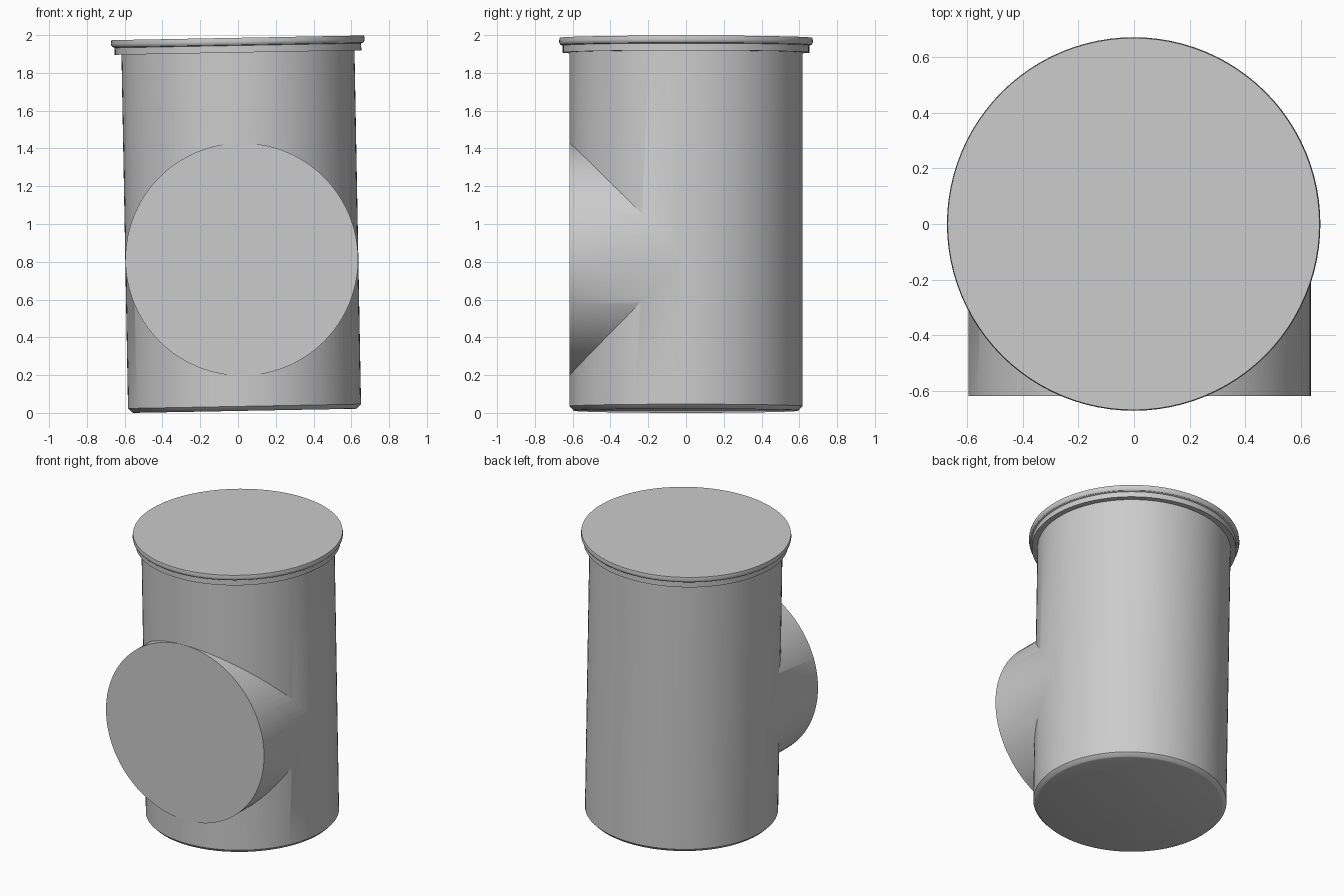
import bpy, bmesh, math
from mathutils import Matrix, Vector

if "Cube" in bpy.data.objects:
    bpy.data.objects.remove(bpy.data.objects["Cube"], do_unlink=True)

SEGMENTS = 96
RADIUS = 0.617
TILT = -0.0185

# Single plain grey material
grey = bpy.data.materials.new("plain_grey")
grey.use_nodes = True
colour = (0.6, 0.6, 0.6, 1)
grey.diffuse_color = colour
grey.node_tree.nodes["Principled BSDF"].inputs["Base Color"].default_value = colour


def turned(name, profile, matrix):
    """Solid of revolution from (radius, height) points, capped at both ends."""
    bm = bmesh.new()
    rings = []
    for r, h in profile:
        ring = []
        for i in range(SEGMENTS):
            a = math.tau * i / SEGMENTS
            ring.append(bm.verts.new((r * math.cos(a), r * math.sin(a), h)))
        rings.append(ring)
    for low, high in zip(rings, rings[1:]):
        for i in range(SEGMENTS):
            j = (i + 1) % SEGMENTS
            bm.faces.new((low[i], low[j], high[j], high[i]))
    bm.faces.new(rings[0][::-1])
    bm.faces.new(rings[-1])
    bm.transform(matrix)
    mesh = bpy.data.meshes.new(name)
    bm.to_mesh(mesh)
    bm.free()
    mesh.materials.append(grey)
    obj = bpy.data.objects.new(name, mesh)
    bpy.context.collection.objects.link(obj)
    return obj


# Slightly leaning main pipe with chamfered foot and stepped, rounded collar
body_profile = [
    (0.588, 0), (0.597, 0.003), (RADIUS, 0.024),
    (RADIUS, 1.897), (0.653, 1.897), (0.653, 1.934),
    (0.664, 1.938), (0.67, 1.946), (0.672, 1.956), (0.669, 1.975),
]
lean = Matrix.Translation((0.035, 0, 0.011)) @ Matrix.Rotation(TILT, 4, "Y")
body = turned("pipe_body", body_profile, lean)

# Side branch facing the front, closed by a flat end
branch_matrix = Matrix.Translation((0.02, 0, 0.813)) @ Matrix.Rotation(math.pi / 2, 4, "X")
branch = turned("front_branch", [(RADIUS - 0.001, 0), (RADIUS - 0.001, RADIUS + 0.001)], branch_matrix)

# Weld the branch into the pipe
bpy.context.view_layer.objects.active = body
union = body.modifiers.new("weld", "BOOLEAN")
union.operation = "UNION"
union.solver = "EXACT"
union.object = branch
bpy.ops.object.modifier_apply(modifier=union.name)
bpy.data.objects.remove(branch, do_unlink=True)

# Smooth the round walls, keep seams and rims crisp
bpy.ops.object.select_all(action="DESELECT")
body.select_set(True)
bpy.ops.object.shade_smooth_by_angle(angle=math.radians(30))
